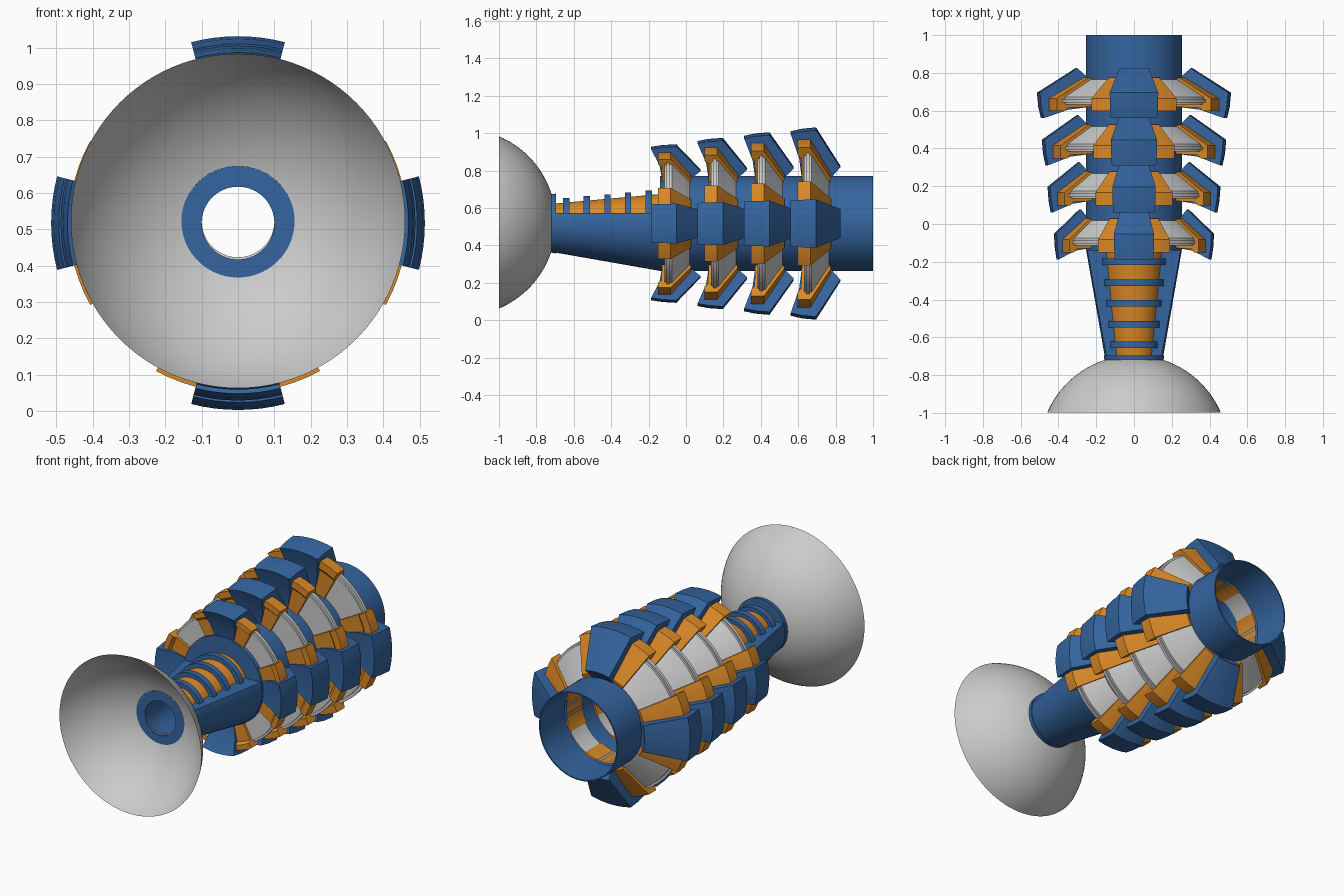
import bpy, bmesh, math
from mathutils import Vector

if "Cube" in bpy.data.objects:
    bpy.data.objects.remove(bpy.data.objects["Cube"])

CZ = 0.517            # height of the main axis, which runs along y
DEG = math.pi / 180


def material(name, rgb):
    m = bpy.data.materials.new(name)
    m.diffuse_color = (*rgb, 1)
    m.use_nodes = True
    m.node_tree.nodes["Principled BSDF"].inputs["Base Color"].default_value = m.diffuse_color
    return m


BLUE = material("blue", (0.035, 0.13, 0.35))
ORANGE = material("orange", (0.70, 0.25, 0.02))


def lathe(name, profile, mat=None, sweeps=((0, 360),), seg=72, closed=True, cz=CZ, cut_z=None):
    """Sweep a (radius, y) profile round the axis; angle 0 points up."""
    bm = bmesh.new()
    for a0, a1 in sweeps:
        full = a1 - a0 >= 360
        n = seg if full else max(4, round(seg * (a1 - a0) / 360))
        rows = []
        for i in range(n if full else n + 1):
            a = (a0 + (a1 - a0) * i / n) * DEG
            rows.append([bm.verts.new((r * math.sin(a), y, cz + r * math.cos(a))) for r, y in profile])
        k = len(profile)
        for i in range(n):
            p, q = rows[i], rows[(i + 1) % len(rows)]
            for j in range(k if closed else k - 1):
                j2 = (j + 1) % k
                bm.faces.new((p[j], p[j2], q[j2], q[j]))
        if closed and not full:
            bm.faces.new(rows[0])
            bm.faces.new(rows[-1][::-1])
    if cut_z is not None:
        bmesh.ops.bisect_plane(bm, geom=bm.verts[:] + bm.edges[:] + bm.faces[:],
                               plane_co=Vector((0, 0, cut_z)), plane_no=Vector((0, 0, 1)), clear_outer=True)
        bmesh.ops.holes_fill(bm, edges=[e for e in bm.edges if e.is_boundary], sides=0)
    bmesh.ops.recalc_face_normals(bm, faces=bm.faces[:])
    me = bpy.data.meshes.new(name)
    bm.to_mesh(me)
    bm.free()
    ob = bpy.data.objects.new(name, me)
    bpy.context.collection.objects.link(ob)
    if mat:
        me.materials.append(mat)
    bpy.ops.object.select_all(action='DESELECT')
    ob.select_set(True)
    bpy.context.view_layer.objects.active = ob
    bpy.ops.object.shade_smooth_by_angle(angle=25 * DEG)
    return ob


# Spherical dish with a centre hole
t0, t1 = math.asin(0.1 / 0.5), math.asin(0.46 / 0.5)
arc = [t0 + (t1 - t0) * i / 20 for i in range(21)]
lathe("dish", [(0.5 * math.sin(t), -1.195 + 0.5 * math.cos(t)) for t in arc],
      closed=False, seg=96, cz=0.523)

# Hollow rear tube
lathe("rear_tube", [(0.15, -0.14), (0.255, -0.14), (0.255, 1), (0.248, 1),
                    (0.248, -0.12), (0.15, -0.12)], BLUE)

# Tapered neck with its top cut away, and the collar behind the dish
lathe("neck_shell", [(0.155, -0.70), (0.253, -0.14), (0.148, -0.14), (0.10, -0.70)], BLUE, cut_z=0.572)
lathe("neck_collar", [(0.10, -0.72), (0.157, -0.72), (0.160, -0.695), (0.10, -0.695)], BLUE)


# Orange core showing through the cut, and blue ribs round it
def core_radius(y):
    return 0.107 + (y + 0.70) * 0.09


lathe("neck_core", [(core_radius(-0.70), -0.70), (core_radius(-0.13), -0.13)], ORANGE,
      sweeps=((-90, 90),), closed=False)
for i in range(5):
    y = -0.64 + 0.11 * i
    r = core_radius(y)
    lathe(f"neck_rib_{i + 1}", [(r - 0.008, y - 0.017), (r + 0.024, y - 0.017),
                                (r + 0.024, y + 0.017), (r - 0.008, y + 0.017)], BLUE,
          sweeps=((-90, 90),))

# Section profiles of the largest (rear) fin ring
BLOCK = [(0.24, 0.62), (0.36, 0.605), (0.493, 0.56), (0.507, 0.62), (0.514, 0.695), (0.31, 0.825), (0.24, 0.765)]
CLAMP = [(0.24, 0.62), (0.40, 0.615), (0.42, 0.597), (0.465, 0.597), (0.465, 0.665), (0.275, 0.775), (0.24, 0.765)]
DISC = [(0.243, 0.632), (0.415, 0.632), (0.415, 0.642), (0.432, 0.642), (0.432, 0.660),
        (0.42, 0.660), (0.42, 0.672), (0.26, 0.765), (0.243, 0.765)]


def fit(profile, outer, dy):
    """Shrink a profile towards the tube and slide it along the axis."""
    s = (outer - 0.25) / (0.514 - 0.25)
    return [(0.25 + (r - 0.25) * s if r > 0.25 else r, y + dy) for r, y in profile]


def quarters(half):
    return [(c - half, c + half) for c in (0, 90, 180, 270)]


# Four fin rings: grey disc, orange clamps, blue outer blocks
for i, outer in enumerate((0.424, 0.458, 0.488, 0.514)):
    dy = -0.249 * (3 - i)
    lathe(f"ring_disc_{i + 1}", fit(DISC, outer, dy))
    lathe(f"ring_clamps_{i + 1}", fit(CLAMP, outer, dy), ORANGE, quarters(29))
    lathe(f"ring_blocks_{i + 1}", fit(BLOCK, outer, dy), BLUE, quarters(14.5), seg=100)
